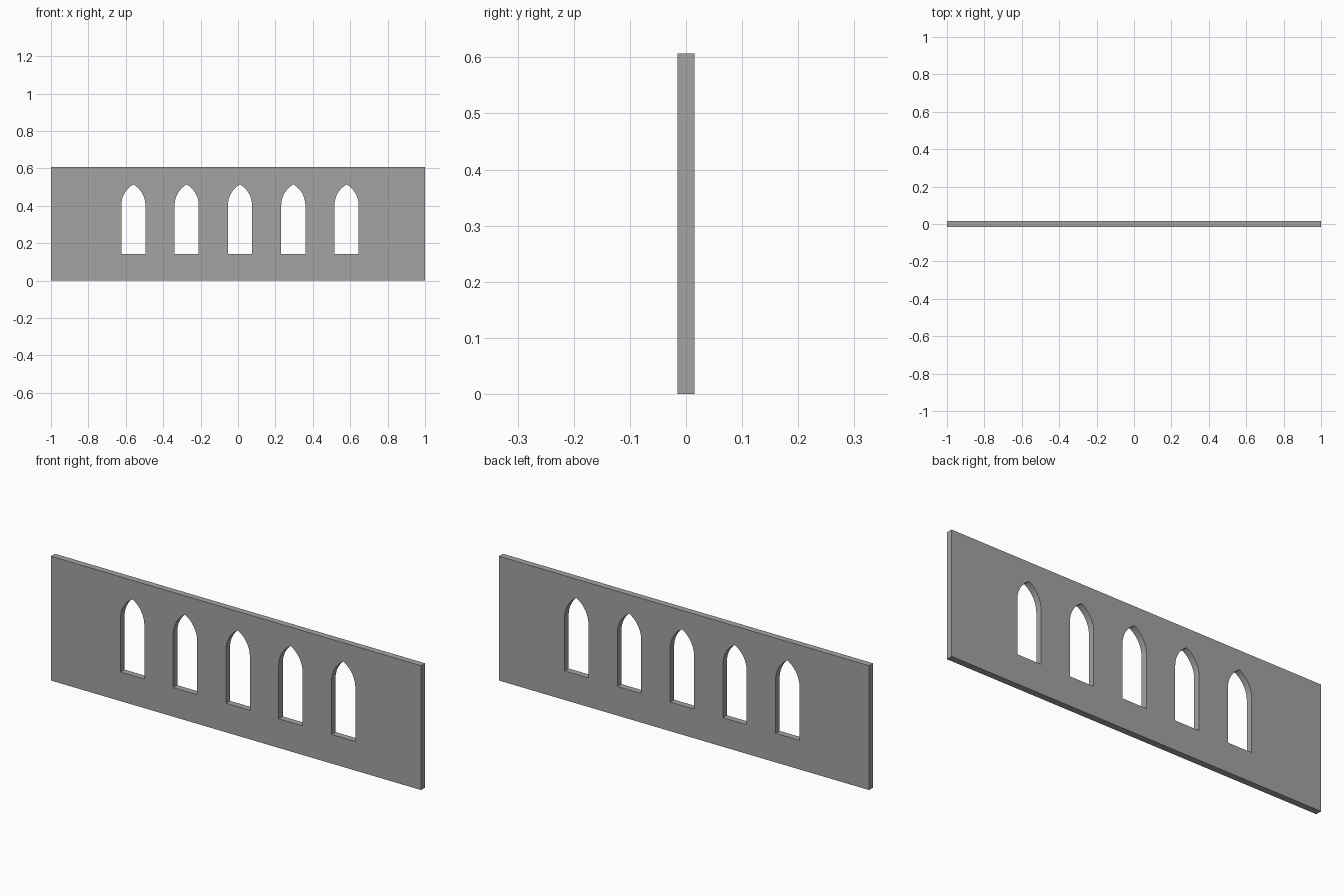
import bpy, bmesh, math

if "Cube" in bpy.data.objects:
    bpy.data.objects.remove(bpy.data.objects["Cube"])

LENGTH, HEIGHT, THICK = 2.0, 0.607, 0.031
COUNT, SPACING, OFFSET = 5, 0.285, 0.0105      # window row
HALF_W, SILL, SPRING = 0.0645, 0.142, 0.403    # one window
STEPS = 8                                      # segments per arch side

stone = bpy.data.materials.new("grey stone")
stone.diffuse_color = (0.38, 0.37, 0.36, 1)
stone.use_nodes = True
stone.node_tree.nodes["Principled BSDF"].inputs["Base Color"].default_value = stone.diffuse_color


def lancet(cx):
    """Pointed-arch outline: two arcs, each centred on the opposite jamb."""
    r = 2 * HALF_W
    arc = [(r * math.cos(a) - HALF_W, SPRING + r * math.sin(a))
           for a in (math.pi / 3 * i / STEPS for i in range(STEPS + 1))]
    right = [(HALF_W, SILL)] + arc
    left = [(-x, z) for x, z in reversed(right[:-1])]
    return [(cx + x, z) for x, z in right + left]


def add_outline(curve, pts):
    s = curve.splines.new('POLY')
    s.points.add(len(pts) - 1)
    for p, (x, z) in zip(s.points, pts):
        p.co = (x, z, 0, 1)
    s.use_cyclic_u = True


# Wall profile with window holes, extruded to thickness
curve = bpy.data.curves.new("wall_profile", 'CURVE')
curve.dimensions = '2D'
curve.fill_mode = 'BOTH'
curve.extrude = THICK / 2
h = LENGTH / 2
add_outline(curve, [(-h, 0), (h, 0), (h, HEIGHT), (-h, HEIGHT)])
for i in range(COUNT):
    add_outline(curve, lancet(OFFSET + (i - (COUNT - 1) / 2) * SPACING))

wall = bpy.data.objects.new("window_wall", curve)
bpy.context.collection.objects.link(wall)
wall.rotation_euler.x = math.pi / 2
bpy.context.view_layer.objects.active = wall
wall.select_set(True)
bpy.ops.object.convert(target='MESH')
wall = bpy.context.object
wall.name = "window_wall"

# Weld caps to sides, face normals outward, flat shading
bm = bmesh.new()
bm.from_mesh(wall.data)
bmesh.ops.remove_doubles(bm, verts=bm.verts, dist=1e-5)
bmesh.ops.recalc_face_normals(bm, faces=bm.faces)
for f in bm.faces:
    f.smooth = False
    f.material_index = 0
bm.to_mesh(wall.data)
bm.free()
wall.data.materials.clear()
wall.data.materials.append(stone)
